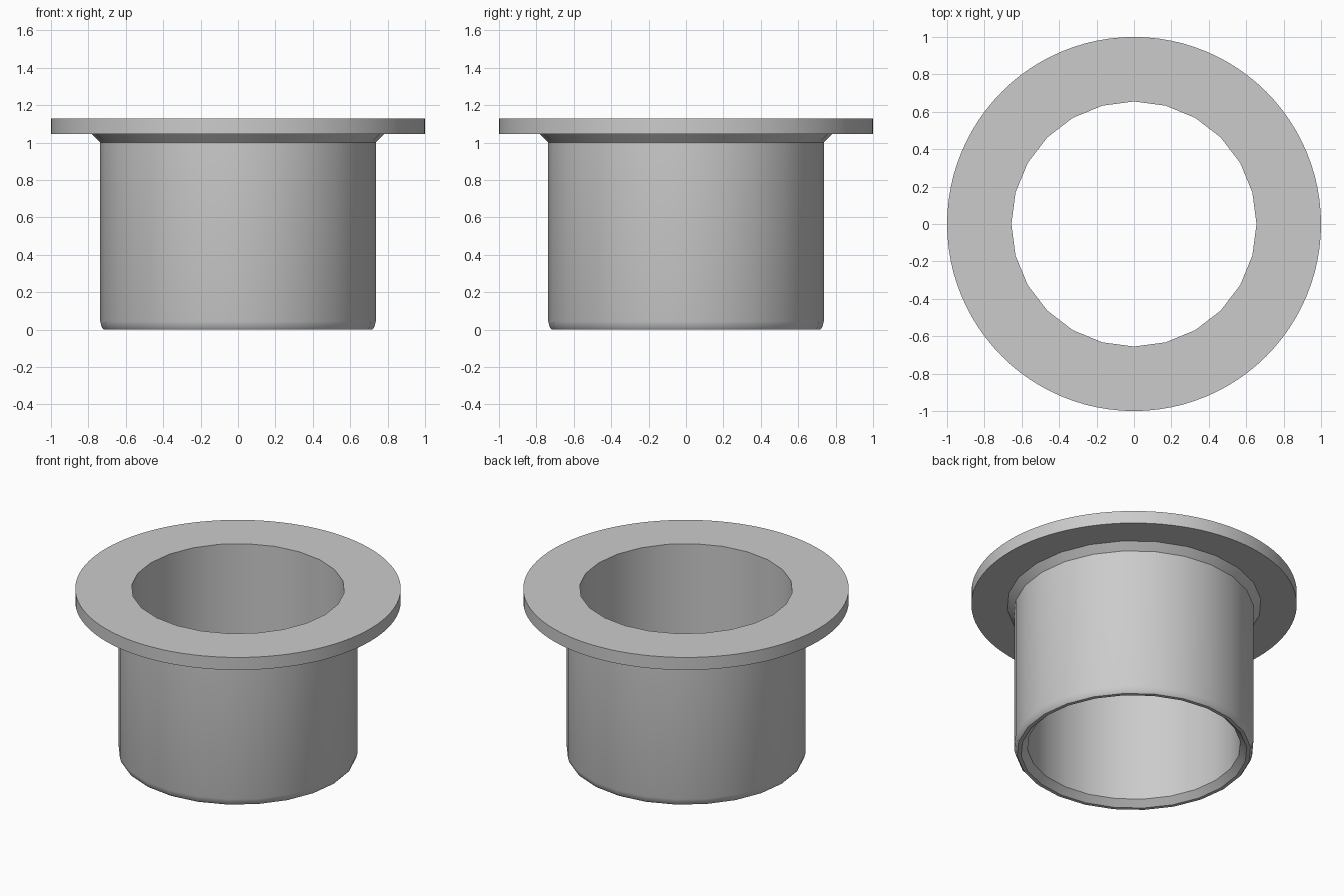
import bpy, bmesh, math

cube = bpy.data.objects.get("Cube")
if cube:
    bpy.data.objects.remove(cube)

# One grey for the whole part
grey = bpy.data.materials.new("light_grey")
grey.use_nodes = True
colour = (0.6, 0.6, 0.6, 1)
grey.diffuse_color = colour
grey.node_tree.nodes["Principled BSDF"].inputs["Base Color"].default_value = colour

TUBE, RIM = 24, 96  # sides of the sleeve and of the flange edge


def ring(bm, radius, z, sides):
    steps = [2 * math.pi * i / sides for i in range(sides)]
    return [bm.verts.new((radius * math.cos(a), radius * math.sin(a), z)) for a in steps]


def bridge(bm, a, b):
    """Join two rings; one may have a multiple of the other's sides."""
    n = min(len(a), len(b))
    ka, kb = len(a) // n, len(b) // n
    for i in range(n):
        low = [a[(i * ka + j) % len(a)] for j in range(ka + 1)]
        high = [b[(i * kb + j) % len(b)] for j in range(kb + 1)]
        bm.faces.new(low + high[::-1])


# Closed cross-section, from the bore up the outside and back
profile = [
    (0.655, 0.04, TUBE),   # bore chamfer
    (0.695, 0.0, TUBE),
    (0.718, 0.0, TUBE),    # rounded foot
    (0.728, 0.012, TUBE),
    (0.737, 0.045, TUBE),
    (0.737, 1.0, TUBE),    # sleeve wall
    (0.782, 1.045, TUBE),  # collar under the flange
    (1.0, 1.045, RIM),     # flange
    (1.0, 1.13, RIM),
    (0.655, 1.13, TUBE),
]

bm = bmesh.new()
rings = [ring(bm, *point) for point in profile]
for i, lower in enumerate(rings):
    bridge(bm, lower, rings[(i + 1) % len(rings)])
bmesh.ops.recalc_face_normals(bm, faces=bm.faces)

mesh = bpy.data.meshes.new("flanged_bushing")
bm.to_mesh(mesh)
bm.free()
mesh.materials.append(grey)
bushing = bpy.data.objects.new("flanged_bushing", mesh)
bpy.context.collection.objects.link(bushing)

bpy.ops.object.select_all(action="DESELECT")
bushing.select_set(True)
bpy.context.view_layer.objects.active = bushing
bpy.ops.object.shade_smooth_by_angle(angle=math.radians(30))
